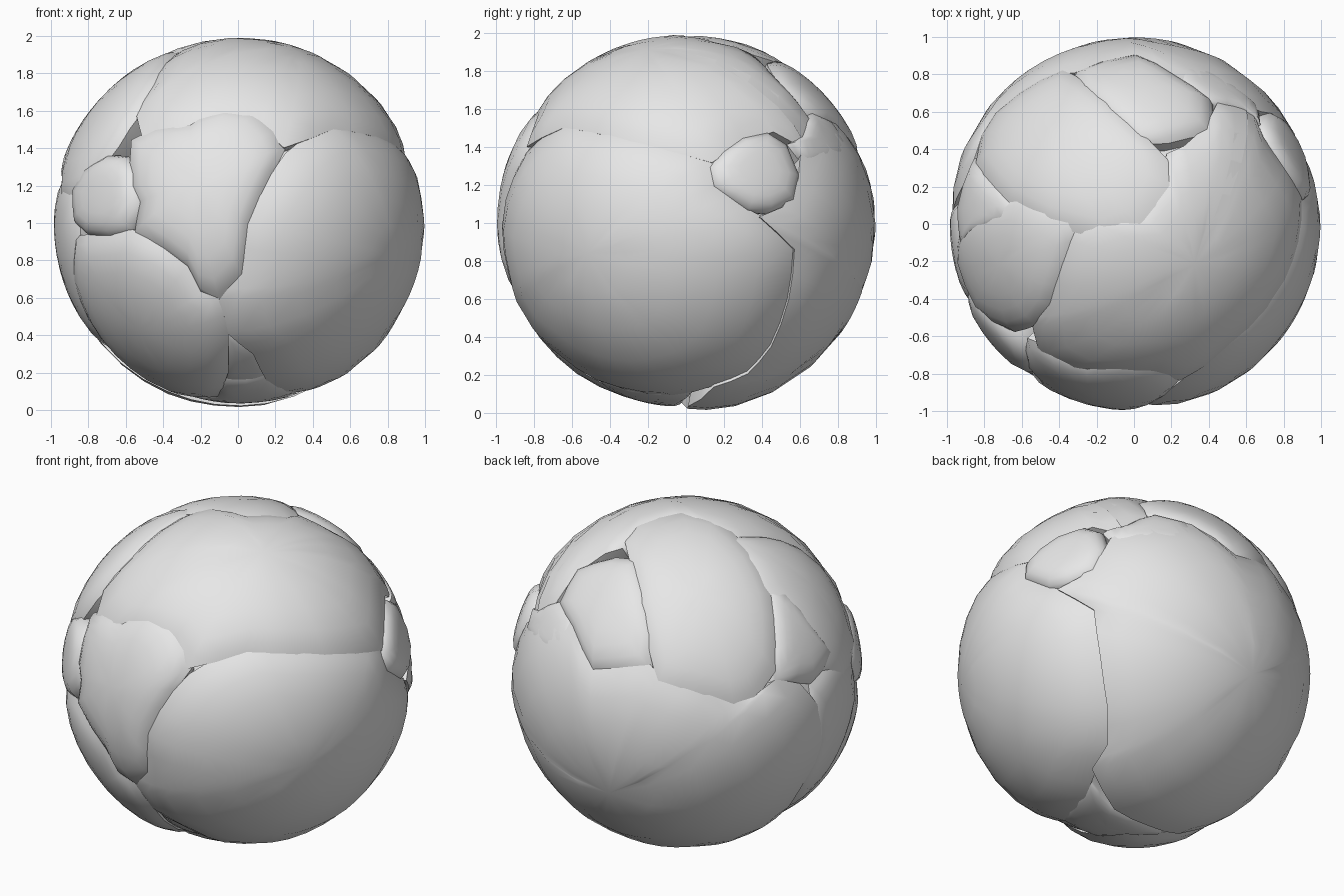
import bpy, bmesh, math
from mathutils import Vector

if "Cube" in bpy.data.objects:
    bpy.data.objects.remove(bpy.data.objects["Cube"])

CENTRE = Vector((0, 0, 0.995))
R = 0.998

grey = bpy.data.materials.new("stone_grey")
grey.diffuse_color = (0.8, 0.8, 0.8, 1)
grey.use_nodes = True
grey.node_tree.nodes["Principled BSDF"].inputs["Base Color"].default_value = grey.diffuse_color


def on_ball(az, el, pts):
    """Project flat outline points onto the ball along a given direction."""
    az, el = math.radians(az), math.radians(el)
    h = Vector((math.cos(az), math.sin(az), 0))
    z = Vector((0, 0, 1))
    right = Vector((-h.y, h.x, 0))
    up = z * math.cos(el) - h * math.sin(el)
    axis = h * math.cos(el) + z * math.sin(el)
    out = []
    for a, b in pts:
        a, b = a / 0.965, b / 0.965
        n = math.hypot(a, b)
        if n > 0.995:
            a, b = a * 0.995 / n, b * 0.995 / n
        w = math.sqrt(max(0, 1 - a * a - b * b))
        out.append((right * a + up * b + axis * w).normalized())
    return out


def south(*p): return on_ball(-90, 0, p)
def east(*p): return on_ball(0, 0, p)
def west(*p): return on_ball(180, 0, p)
def above(*p): return on_ball(-90, 90, p)
def below(*p): return on_ball(-90, -90, p)
def northwest(*p): return on_ball(128, 28, p)
def northeast_low(*p): return on_ball(50, -30, p)


def finish(name, bm):
    bmesh.ops.recalc_face_normals(bm, faces=bm.faces)
    me = bpy.data.meshes.new(name)
    bm.to_mesh(me)
    bm.free()
    me.materials.append(grey)
    ob = bpy.data.objects.new(name, me)
    ob.location = CENTRE
    bpy.context.collection.objects.link(ob)
    bpy.ops.object.select_all(action='DESELECT')
    ob.select_set(True)
    bpy.context.view_layer.objects.active = ob
    bpy.ops.object.shade_smooth_by_angle(angle=math.radians(50))


def split_long(outline, limit=0.2):
    """Add points along long outline edges so they follow the ball."""
    out = []
    for p, q in zip(outline, outline[1:] + outline[:1]):
        n = max(1, math.ceil(p.angle(q) / limit))
        out += [p.slerp(q, k / n) for k in range(n)]
    return out


def stone(name, outline, centre=None, radius=R, drop=0.045, grow=0.02):
    """Domed stone: rings from its middle to the rim, then tapering inward."""
    c = Vector(centre) if centre else sum(outline, Vector())
    c.normalize()
    outline = split_long(outline)
    # grow by a fixed angle so neighbouring stones touch
    outline = [c.slerp(q, 1 + grow / c.angle(q)) for q in outline]
    rings = [(t, radius * (1 - drop * t ** 7))
             for t in (0.2, 0.4, 0.6, 0.78, 0.91, 1.0)]
    rings += [(0.99, radius * (1 - drop) - 0.06), (0.9, 0.72)]
    bm = bmesh.new()
    top = bm.verts.new(c * radius)
    bottom = bm.verts.new(c * 0.66)
    loops = [[bm.verts.new(c.slerp(q, t) * r) for q in outline]
             for t, r in rings]
    n = len(outline)
    for i in range(n):
        j = (i + 1) % n
        bm.faces.new((top, loops[0][i], loops[0][j]))
        for a, b in zip(loops, loops[1:]):
            bm.faces.new((a[i], b[i], b[j], a[j]))
        bm.faces.new((loops[-1][i], bottom, loops[-1][j]))
    finish(name, bm)


# Large stone on the right
stone("right_stone",
      south((.38, .46), (.27, .37), (.12, .15), (.04, 0), (.02, -.27), (-.09, -.42),
            (-.05, -.58), (.1, -.7), (.17, -.84))
      + below((.23, .33), (.32, .08))
      + northeast_low((-.23, -.55), (-.14, -.4), (-.14, -.2))
      + east((.54, -.4), (.57, -.14), (.4, .03), (.3, .08), (.15, .2), (.13, .33),
             (-.1, .4), (-.3, .45), (-.5, .49))
      + south((.5, .52)), centre=(.8, -.5, -.15))

# Largest stone wrapping the back and lower left
stone("back_stone",
      east((.4, .03), (.58, -.14), (.55, -.4))
      + northeast_low((-.13, -.2), (-.13, -.4), (-.22, -.54))
      + below((.15, -.03), (-.12, -.02), (-.37, .03), (-.62, -.04))
      + west((-.1, -.48), (-.04, -.17), (-.1, .08))
      + northwest((.59, -.13), (.45, -.11), (.34, -.19), (.22, -.23), (.08, -.18),
                  (-.2, -.09), (-.25, -.02), (-.4, -.03), (-.56, -.03), (-.66, .24),
                  (-.74, .3), (-.82, .31))
      + east((.61, .34), (.6, .22), (.52, .08)),
      centre=(-.1, .85, -.35), drop=0.025)

# Lower stone at the front left
stone("front_left_stone",
      south((-.87, -.08), (-.88, -.28), (-.8, -.5), (-.65, -.7), (-.45, -.86),
            (-.3, -.92), (-.12, -.93), (-.07, -.8), (-.07, -.58), (-.12, -.41),
            (-.2, -.37), (-.27, -.23), (-.4, -.13), (-.57, -.05), (-.75, -.07)))

# Upright stone in the middle of the front
stone("front_stone",
      south((.24, .4), (.2, .5), (.1, .6), (-.05, .63), (-.2, .59), (-.25, .54),
            (-.45, .51), (-.57, .45), (-.57, .2), (-.52, .12), (-.55, -.04),
            (-.4, -.13), (-.27, -.23), (-.2, -.37), (-.1, -.4), (.02, -.27),
            (.05, 0), (.12, .17)), drop=0.05)

# Small round pebbles at the front left and right
stone("front_pebble",
      south((-.52, .12), (-.54, .28), (-.61, .36), (-.7, .37), (-.82, .3), (-.89, .18),
            (-.88, 0), (-.81, -.06), (-.68, -.07), (-.57, -.03)), drop=0.08)
stone("right_pebble",
      east((.13, .3), (.2, .38), (.3, .45), (.43, .48), (.53, .42), (.6, .25),
           (.57, .12), (.45, .07), (.33, .08), (.15, .2)), drop=0.06)

# Broad stone over the upper right
stone("upper_stone",
      above((-.27, .03), (-.38, -.22), (-.45, -.43), (-.53, -.55), (-.5, -.68),
            (-.35, -.77), (-.1, -.79), (.12, -.79), (.25, -.83))
      + south((.38, .47), (.5, .52), (.7, .49))
      + east((-.3, .45), (-.1, .4), (.13, .34), (.3, .45), (.45, .5), (.58, .43), (.62, .52))
      + above((.6, .61), (.45, .64), (.38, .5), (.27, .4), (.18, .36), (.18, .22), (.04, .04)),
      centre=(.3, -.2, .85), drop=0.035)

# Flat oval stone at the upper left of the back
stone("upper_left_stone",
      northwest((-.34, .7), (-.28, .8), (-.03, .88), (.14, .84), (.34, .63), (.44, .38),
                (.45, -.04), (.34, -.19), (.22, -.23), (.05, -.17), (-.2, -.09),
                (-.25, .18), (-.3, .5)), drop=0.025)

# Stones around the oval one
stone("back_top_stone",
      northwest((-.25, -.02), (-.56, -.03), (-.66, .23), (-.73, .38), (-.62, .57),
                (-.42, .62), (-.3, .6), (-.26, .4), (-.22, .15)))
stone("left_wedge",
      northwest((.44, .4), (.5, .42), (.6, .32), (.7, .17), (.8, .04), (.68, -.1), (.45, -.11)))
stone("left_upper_stone",
      above((-.28, .04), (-.38, -.22), (-.45, -.43), (-.53, -.53), (-.65, -.57),
            (-.83, -.47), (-.94, -.2), (-.93, -.04), (-.84, .08), (-.6, .16), (-.42, .1)))

# Narrow stones filling the left side and the back right
stone("left_side_stone",
      west((.12, .27), (-.1, .2), (-.1, .08), (-.04, -.17), (-.08, -.45), (.02, -.66),
           (.2, -.58), (.33, -.3), (.43, -.05), (.38, .2)), radius=0.985, drop=0.035)
stone("back_right_stone",
      above((.4, .66), (.58, .62), (.67, .55), (.66, .62), (.55, .72), (.35, .83),
            (.2, .87), (.25, .76)), radius=0.985, drop=0.03)

# Bottom stone and the small sunken one in front of it
stone("bottom_stone",
      below((.17, .45), (.25, .3), (.38, -.05), (.15, .03), (-.12, .04), (-.33, .08),
            (-.12, .2), (-.08, .45)), radius=0.965, drop=0.03)
stone("front_chock",
      south((-.08, -.55), (.1, -.66), (.19, -.82), (.05, -.9), (-.09, -.87)),
      radius=0.945)

# Inner core seen only through the gaps
bm = bmesh.new()
bmesh.ops.create_icosphere(bm, subdivisions=3, radius=0.85)
finish("core", bm)
